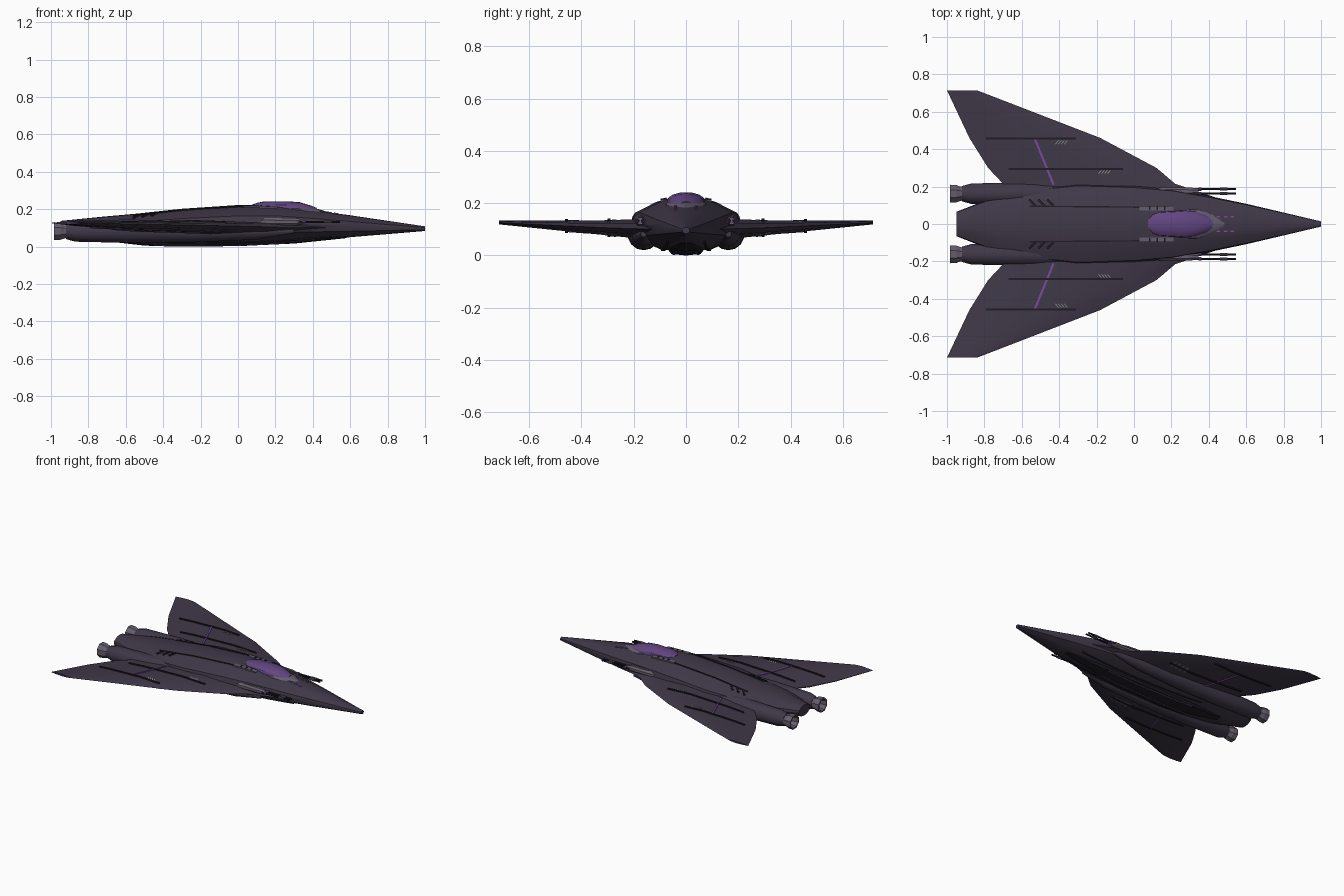
import bpy, bmesh, math
from mathutils import Vector
from mathutils.bvhtree import BVHTree

cube = bpy.data.objects.get("Cube")
if cube:
    bpy.data.objects.remove(cube, do_unlink=True)


def material(name, rgb):
    m = bpy.data.materials.new(name)
    m.use_nodes = True
    m.diffuse_color = (*rgb, 1)
    m.node_tree.nodes["Principled BSDF"].inputs["Base Color"].default_value = (*rgb, 1)
    return m


HULL = material("dark plum hull", (0.05, 0.04, 0.065))
DARK = material("near black trim", (0.014, 0.012, 0.018))
GREY = material("grey metal", (0.13, 0.11, 0.15))
GLASS = material("violet glass", (0.12, 0.06, 0.22))
GLOW = material("bright violet", (0.2, 0.07, 0.36))
PALE = material("pale green grey", (0.2, 0.22, 0.2))


def loft(name, rings, mat, mirror=False, smooth=True, end_mat=None):
    """Skin a list of equal closed rings and cap both ends."""
    bm = bmesh.new()
    rows = [[bm.verts.new(p) for p in r] for r in rings]
    n = len(rows[0])
    for a, b in zip(rows, rows[1:]):
        for i in range(n):
            j = (i + 1) % n
            bm.faces.new((a[i], a[j], b[j], b[i]))
    bm.faces.new(rows[0])
    cap = bm.faces.new(rows[-1])
    if end_mat:
        cap.material_index = 1
    bmesh.ops.recalc_face_normals(bm, faces=bm.faces)
    me = bpy.data.meshes.new(name)
    bm.to_mesh(me)
    bm.free()
    me.materials.append(mat)
    if end_mat:
        me.materials.append(end_mat)
    ob = bpy.data.objects.new(name, me)
    bpy.context.collection.objects.link(ob)
    if smooth:
        bpy.ops.object.select_all(action="DESELECT")
        ob.select_set(True)
        bpy.context.view_layer.objects.active = ob
        bpy.ops.object.shade_smooth_by_angle(angle=math.radians(32))
    if mirror:
        ob.modifiers.new("mirror", "MIRROR").use_axis = (False, True, False)
    return ob


def tube(name, stations, y, z, mat, sides=8, **kw):
    """Round body along x from (x, radius) stations."""
    turns = [(i + 0.5) * math.tau / sides for i in range(sides)]
    rings = [[(x, y + r * math.cos(t), z + r * math.sin(t)) for t in turns] for x, r in stations]
    return loft(name, rings, mat, mirror=True, **kw)


def body(name, stations, half, mat, **kw):
    """Symmetric hull: stations (x, half width, top, bottom), half section (width, height) fractions."""
    section = half + [(-u, v) for u, v in half[-2:0:-1]]
    rings = [[(x, u * w, b + v * (t - b)) for u, v in section] for x, w, t, b in stations]
    return loft(name, rings, mat, **kw)


def tree(ob):
    return BVHTree.FromPolygons([v.co for v in ob.data.vertices],
                                [p.vertices for p in ob.data.polygons])


def strip(name, surface, start, end, width, mat, up=1, height=0.005):
    """Thin mirrored plate laid on a surface between two plan points."""
    a, b = Vector(start), Vector(end)
    side = (b - a).normalized().orthogonal() * width / 2
    count = max(2, int((b - a).length / 0.04) + 1)
    rings = []
    for i in range(count + 1):
        p = a.lerp(b, i / count)
        hit = surface.ray_cast(Vector((p.x, p.y, up)), Vector((0, 0, -up)))[0]
        if hit:
            rings.append([(p.x + s * side.x, p.y + s * side.y, hit.z + up * h)
                          for s, h in ((-1, -0.004), (1, -0.004), (1, height), (-1, height))])
    if len(rings) > 1:
        loft(name, rings, mat, mirror=True, smooth=False)


# Fuselage
hull_section = [(0, 1), (0.3, 0.985), (0.55, 0.92), (0.95, 0.72), (1, 0.52),
                (0.9, 0.27), (0.45, 0.05), (0, 0)]
fuselage = body("fuselage", [
    (-0.95, 0.065, 0.137, 0.06), (-0.72, 0.155, 0.16, 0.035), (-0.55, 0.187, 0.175, 0.022),
    (-0.3, 0.215, 0.202, 0.014), (0, 0.205, 0.222, 0.014), (0.2, 0.187, 0.22, 0.022),
    (0.4, 0.15, 0.195, 0.035), (0.6, 0.108, 0.167, 0.05), (1, 0.014, 0.108, 0.083)],
    hull_section, HULL)

# Belly pod
pod_section = [(0, 1), (0.95, 1), (1, 0.5), (0.75, 0.1), (0, 0)]
pod = body("belly_pod", [
    (-0.72, 0.03, 0.06, 0.03), (-0.5, 0.065, 0.06, 0.005), (-0.35, 0.075, 0.06, 0),
    (0, 0.075, 0.06, 0.002), (0.3, 0.055, 0.06, 0.016), (0.58, 0.02, 0.07, 0.045)],
    pod_section, DARK)

# Wings: span stations (y, leading x, trailing x, centre z, half thickness)
profile = [(0, 0), (0.12, 0.6), (0.4, 1), (0.75, 0.65), (1, 0.1),
           (1, -0.1), (0.75, -0.65), (0.4, -1), (0.12, -0.6)]
wing = loft("wing", [
    [(le + (te - le) * c, y, z + h * k) for c, k in profile] for y, le, te, z, h in (
        (0.08, 0.62, -0.72, 0.1, 0.04), (0.215, 0.22, -0.7, 0.103, 0.035),
        (0.3, 0.12, -0.78, 0.106, 0.029), (0.46, -0.18, -0.88, 0.113, 0.02),
        (0.715, -0.84, -1, 0.126, 0.007))], HULL, mirror=True)

# Engines and nozzles
tube("engine_nacelle", [(-0.92, 0.042), (-0.87, 0.056), (-0.6, 0.062), (-0.25, 0.06),
                        (0.1, 0.045), (0.3, 0.012)], 0.162, 0.082, HULL, sides=14)
tube("engine_nozzle", [(-0.89, 0.036), (-0.93, 0.042), (-0.95, 0.05), (-0.985, 0.052),
                       (-0.985, 0.042), (-0.93, 0.03)], 0.162, 0.082, GREY,
     smooth=False, end_mat=GLOW)

# Canopy and its frame
dome = [(0, 1), (0.35, 0.95), (0.68, 0.78), (0.9, 0.5), (1, 0), (0, -0.2)]
body("canopy_frame", [
    (0.17, 0.06, 0.214, 0.19), (0.24, 0.082, 0.22, 0.19), (0.33, 0.084, 0.218, 0.18),
    (0.42, 0.062, 0.203, 0.165), (0.485, 0.018, 0.184, 0.16)], dome, GREY)
body("canopy", [
    (0.075, 0.035, 0.224, 0.2), (0.1, 0.058, 0.233, 0.2), (0.14, 0.068, 0.241, 0.2),
    (0.26, 0.075, 0.242, 0.2), (0.33, 0.07, 0.237, 0.19), (0.39, 0.05, 0.219, 0.18),
    (0.42, 0.028, 0.207, 0.18)], dome, GLASS)

# Twin guns beside the nose
body_y, gun_z = 0.175, 0.132
tube("gun_housing", [(0.1, 0.012), (0.14, 0.023), (0.31, 0.021), (0.345, 0.014)],
     body_y, gun_z, GREY, smooth=False)
for offset in (-0.012, 0.012):
    tube("gun_barrel", [(0.3, 0.006), (0.545, 0.006)], body_y + offset, gun_z, DARK)
    tube("gun_collar", [(0.345, 0.01), (0.36, 0.01)], body_y + offset, gun_z, GLOW)
    tube("gun_sleeve", [(0.46, 0.008), (0.5, 0.008)], body_y + offset, gun_z, GREY)

hull_top, wing_top, pod_tree = tree(fuselage), tree(wing), tree(pod)

# Wing fences, light lines and markings, above and below
for up in (1, -1):
    strip("outer_wing_fence", wing_top, (-0.79, 0.457), (-0.31, 0.457), 0.011, DARK, up, 0.007)
    strip("inner_wing_fence", wing_top, (-0.67, 0.295), (-0.06, 0.295), 0.011, DARK, up, 0.007)
    strip("wing_light_line", wing_top, (-0.53, 0.455), (-0.43, 0.21), 0.011, GLOW, up)
for i in range(4):
    for x, y in ((-0.42, 0.437), (-0.19, 0.278)):
        strip("wing_marking", wing_top, (x + i * 0.016, y - 0.01), (x + i * 0.016 + 0.016, y + 0.01),
              0.005, PALE, 1, 0.003)
    strip("underwing_marking", wing_top, (-0.2 + i * 0.035, 0.27), (-0.19 + i * 0.035, 0.33),
          0.024, GREY, -1, 0.003)

# Spine seams, slanted vents and cockpit side plates
strip("spine_seam", hull_top, (-0.56, 0.095), (0.04, 0.09), 0.007, DARK)
strip("cockpit_plate", hull_top, (0.03, 0.084), (0.21, 0.084), 0.026, GREY)
for i in range(3):
    x = -0.56 + i * 0.048
    strip("spine_vent", hull_top, (x, 0.13), (x + 0.035, 0.095), 0.012, DARK, 1, 0.008)
    strip("cockpit_slot", hull_top, (0.085 + i * 0.04, 0.075), (0.085 + i * 0.04, 0.095),
          0.009, DARK, 1, 0.008)
for x in (0.44, 0.48, 0.515):
    strip("nose_light", hull_top, (x, 0.04), (x + 0.02, 0.038), 0.008, GLOW)

# Belly lines
strip("belly_light_line", pod_tree, (-0.45, 0.05), (0.25, 0.04), 0.006, GLOW, -1, 0.003)
strip("belly_seam", hull_top, (-0.5, 0.095), (0.5, 0.07), 0.009, DARK, -1)
